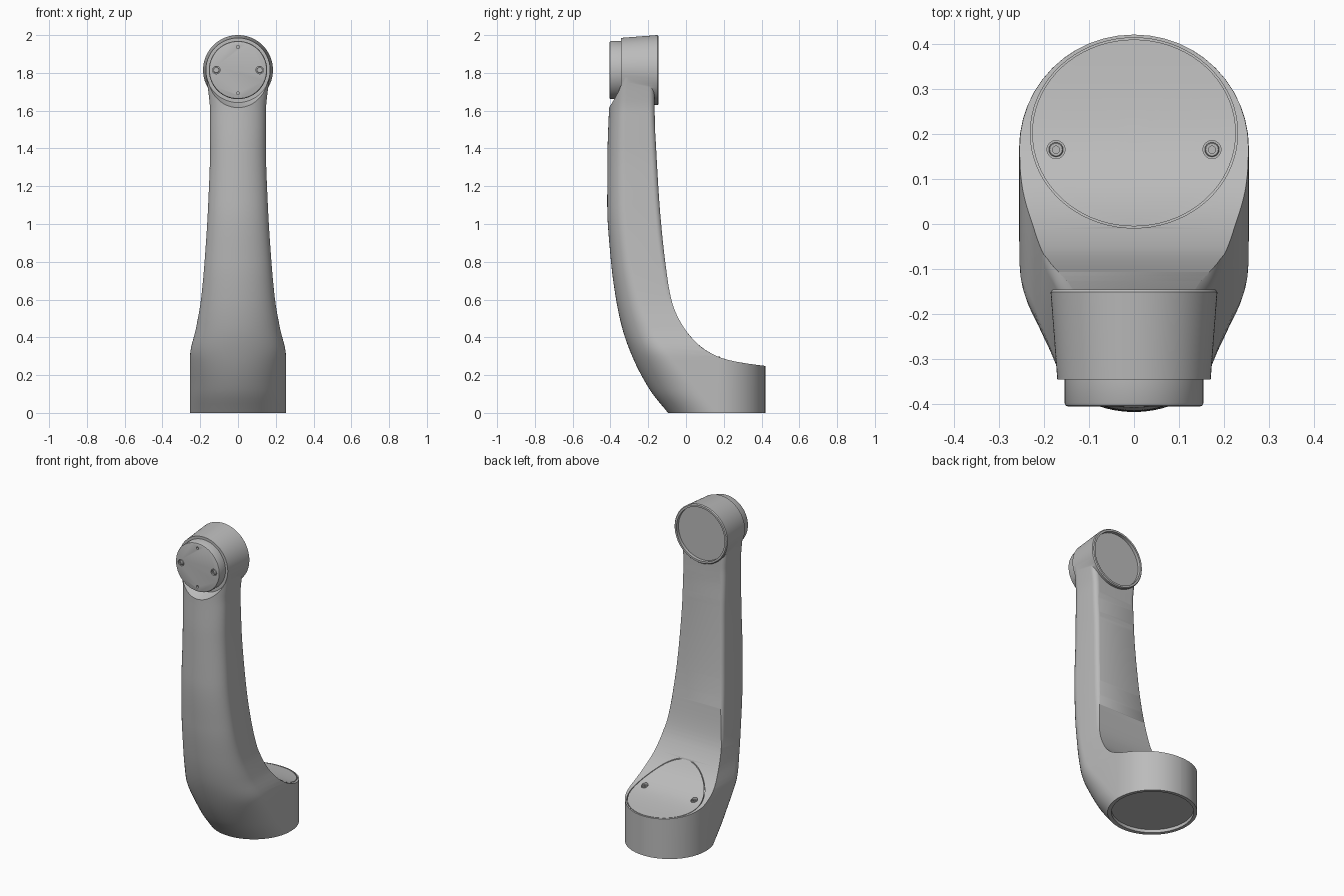
import bpy, bmesh
from math import sin, cos, pi

if "Cube" in bpy.data.objects:
    bpy.data.objects.remove(bpy.data.objects["Cube"], do_unlink=True)

GREY = bpy.data.materials.new("satin_grey")
GREY.use_nodes = True
GREY.diffuse_color = (0.5, 0.5, 0.5, 1)
GREY.node_tree.nodes["Principled BSDF"].inputs["Base Color"].default_value = (0.5, 0.5, 0.5, 1)

BASE_Y = 0.165    # centre of the lower joint
HEAD_Z = 1.815    # centre of the upper joint


def loft(name, rings):
    """Closed solid skinned over rings that have equal point counts."""
    bm = bmesh.new()
    rows = [[bm.verts.new(p) for p in ring] for ring in rings]
    n = len(rows[0])
    for a, b in zip(rows, rows[1:]):
        for i in range(n):
            j = (i + 1) % n
            bm.faces.new((a[i], a[j], b[j], b[i]))
    bm.faces.new(rows[0][::-1])
    bm.faces.new(rows[-1])
    bmesh.ops.recalc_face_normals(bm, faces=bm.faces)
    mesh = bpy.data.meshes.new(name)
    bm.to_mesh(mesh)
    bm.free()
    mesh.materials.append(GREY)
    obj = bpy.data.objects.new(name, mesh)
    bpy.context.collection.objects.link(obj)
    return obj


def lathe(name, profile, centre, axis, n=72):
    """Turned solid; profile is (radius, height) along +z or toward the front."""
    cx, cy, cz = centre
    rings = []
    for r, h in profile:
        pts = [(r * cos(2 * pi * i / n), r * sin(2 * pi * i / n)) for i in range(n)]
        if axis == "Z":
            rings.append([(cx + u, cy + v, cz + h) for u, v in pts])
        else:
            rings.append([(cx + u, cy - h, cz + v) for u, v in pts])
    return loft(name, rings)


def combine(target, tool, operation):
    """Apply a boolean and discard the tool."""
    tool.hide_render = True
    mod = target.modifiers.new("bool", "BOOLEAN")
    mod.operation = operation
    mod.solver = "EXACT"
    mod.object = tool
    bpy.context.view_layer.objects.active = target
    bpy.ops.object.modifier_apply(modifier=mod.name)
    bpy.data.objects.remove(tool, do_unlink=True)


def sample(table, t):
    """Monotone cubic interpolation of table rows keyed by their first column."""
    k = 0
    while k < len(table) - 2 and t > table[k + 1][0]:
        k += 1

    def slope(i, c):
        return (table[i + 1][c] - table[i][c]) / (table[i + 1][0] - table[i][0])

    def tangent(i, c):
        if i == 0 or i == len(table) - 1:
            return slope(min(i, len(table) - 2), c)
        a, b = slope(i - 1, c), slope(i, c)
        return 2 * a * b / (a + b) if a * b > 0 else 0

    h = table[k + 1][0] - table[k][0]
    s = (t - table[k][0]) / h
    out = []
    for c in range(1, len(table[0])):
        out.append((2 * s**3 - 3 * s**2 + 1) * table[k][c] + (3 * s**2 - 2 * s**3) * table[k + 1][c]
                   + h * ((s**3 - 2 * s**2 + s) * tangent(k, c) + (s**3 - s**2) * tangent(k + 1, c)))
    return out


# Inner (back) curve of the arm, from the base rim up to the head
inner = [(0.45, 0.245), (0.41, 0.25), (0.3, 0.265), (0.2, 0.287), (0.1, 0.335), (0, 0.435),
         (-0.075, 0.59), (-0.11, 0.8), (-0.14, 1.1), (-0.158, 1.4), (-0.165, 1.55), (-0.166, 1.85)]
keyed = [(i, y, z) for i, (y, z) in enumerate(inner)]
STEPS = 8
curve = [sample(keyed, i / STEPS) for i in range((len(inner) - 1) * STEPS + 1)]


def surf(y):
    """Height of the inner curve at y."""
    for (y0, z0), (y1, z1) in zip(curve, curve[1:]):
        if y1 <= y <= y0:
            return z0 + (z1 - z0) * (y0 - y) / (y0 - y1)
    return curve[0][1]


# Arm sections: height, front y, half width, front depth, back y, back corner radius
sections = [
    (0.00, -0.095, 0.255, 0.255, 0.42, 0.255),
    (0.12, -0.190, 0.255, 0.25, 0.42, 0.255),
    (0.30, -0.285, 0.254, 0.20, 0.42, 0.255),
    (0.45, -0.338, 0.222, 0.16, 0.20, 0.15),
    (0.60, -0.370, 0.196, 0.13, -0.04, 0.06),
    (0.80, -0.397, 0.177, 0.11, -0.105, 0.03),
    (1.10, -0.417, 0.158, 0.10, -0.138, 0.03),
    (1.40, -0.415, 0.148, 0.095, -0.157, 0.03),
    (1.60, -0.408, 0.148, 0.09, -0.166, 0.03),
    (1.70, -0.405, 0.157, 0.09, -0.167, 0.03),
    (1.80, -0.400, 0.172, 0.09, -0.168, 0.03)]


def arm_ring(z):
    f, w, depth, back, r = sample(sections, z)
    r = min(r, w * 0.99)
    pts = [(w * cos(a), f + depth + depth * sin(a), z)
           for a in (pi + pi * i / 32 for i in range(33))]
    for side, start in ((1, 0), (-1, pi / 2)):
        for i in range(13):
            a = start + pi / 2 * i / 12
            pts.append((side * (w - r) + r * cos(a), back - r + r * sin(a), z))
    return pts


arm = loft("arm", [arm_ring(1.8 * i / 72) for i in range(73)])
side = curve + [(-0.6, 1.85), (-0.6, -0.1), (0.45, -0.1)]
combine(arm, loft("side_cutter", [[(x, y, z) for y, z in side] for x in (-0.5, 0.5)]), "INTERSECT")

# Upper joint housing, slightly conical, merged into the arm
head = lathe("head", [(0.18, 0.145), (0.185, 0.151), (0.169, 0.36)], (0, 0, HEAD_Z), "Y", 96)
combine(arm, head, "UNION")
combine(arm, lathe("front_scoop", [(0.172, 0.345), (0.18, 0.36), (0.2, 0.41), (0.21, 0.5)],
                   (0, 0, HEAD_Z), "Y", 96), "DIFFERENCE")
combine(arm, lathe("head_recess", [(0.168, 0.05), (0.168, 0.165)], (0, 0, HEAD_Z), "Y"), "DIFFERENCE")
combine(arm, lathe("base_recess", [(0.235, -0.1), (0.235, 0.02)], (0, BASE_Y, 0), "Z"), "DIFFERENCE")


# Oval lid set into the top of the lower joint, following the inner curve
def draped(name, scale, low, high):
    def ring(k, dz):
        pts = []
        for i in range(72):
            a = 2 * pi * i / 72
            y = 0.202 + 0.211 * k * sin(a)
            pts.append((0.23 * k * cos(a), y, surf(y) + dz))
        return pts
    fractions = [j / 10 for j in range(1, 11)]
    return loft(name, [ring(scale * k, high) for k in fractions]
                + [ring(scale * k, low) for k in reversed(fractions)])


combine(arm, draped("lid_pocket", 1.0, -0.02, 0.03), "DIFFERENCE")
lid = draped("base_lid", 0.982, -0.02, 0)

# Round front cap with rolled edge
cap = lathe("head_cap", [(0.154, 0.33), (0.154, 0.397), (0.151, 0.403), (0.146, 0.405)],
            (0, 0, HEAD_Z), "Y", 96)


# Socket screws in counterbores
def screw(name, plate, centre, axis):
    combine(plate, lathe("bore", [(0.02, -0.012), (0.02, 0.04)], centre, axis, 32), "DIFFERENCE")
    return lathe(name, [(0.016, -0.02), (0.016, -0.004), (0.014, -0.002), (0.008, -0.002),
                        (0.008, -0.008)], centre, axis, 24)


parts = [arm, lid, cap]
for label, s in (("left", 1), ("right", -1)):
    parts.append(screw("cap_screw_" + label, cap, (s * 0.115, -0.405, HEAD_Z), "Y"))
    parts.append(screw("lid_screw_" + label, lid, (s * 0.173, BASE_Y, surf(BASE_Y)), "Z"))

# Dowel holes above and below the cap centre
for s in (1, -1):
    combine(cap, lathe("dowel", [(0.008, -0.012), (0.008, 0.02)],
                       (0, -0.405, HEAD_Z + s * 0.122), "Y", 24), "DIFFERENCE")

for obj in bpy.context.view_layer.objects:
    obj.select_set(obj in parts)
bpy.context.view_layer.objects.active = arm
bpy.ops.object.shade_smooth_by_angle(angle=0.6)
